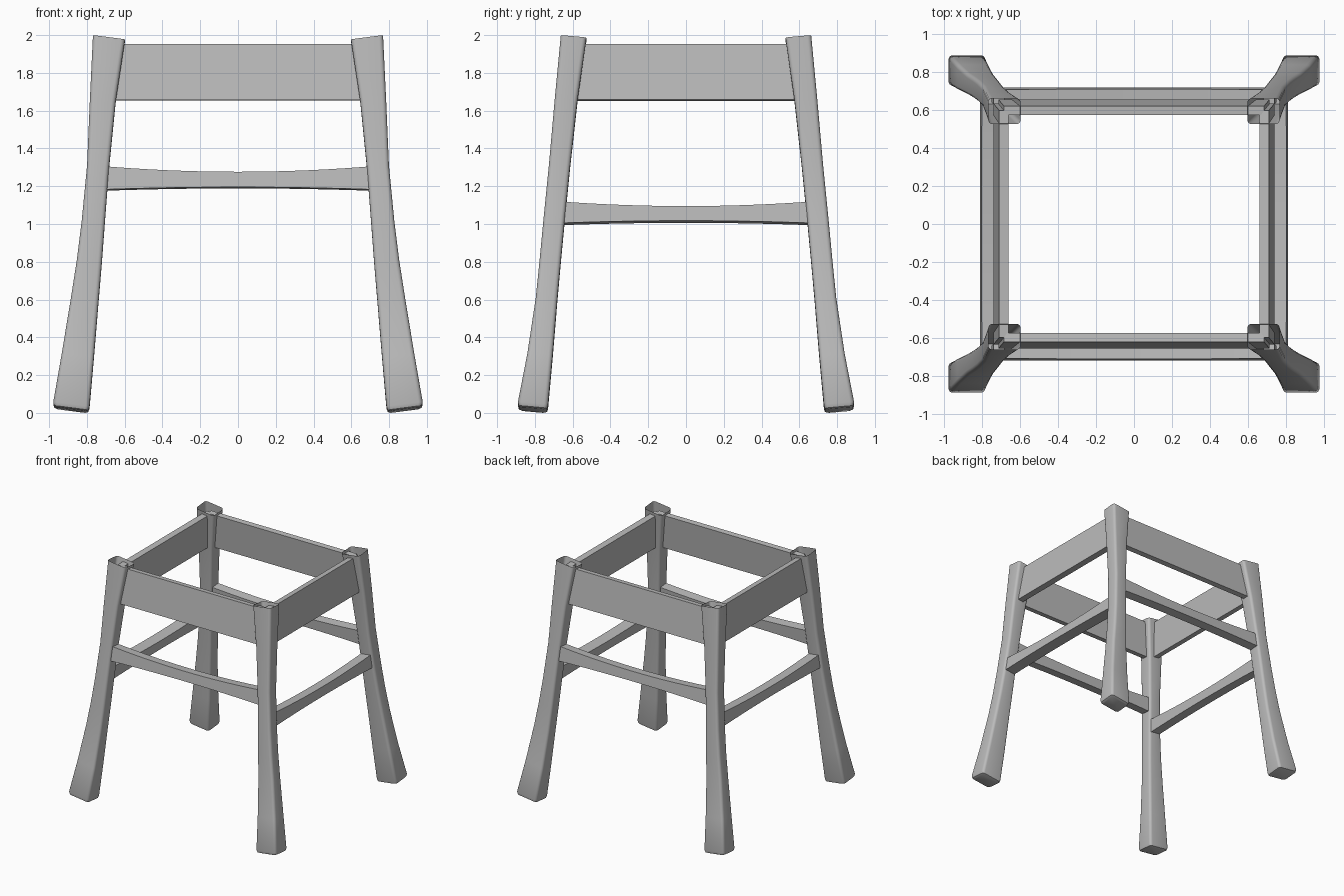
import bpy, bmesh, math

cube = bpy.data.objects.get("Cube")
if cube:
    bpy.data.objects.remove(cube, do_unlink=True)

grey = bpy.data.materials.new("plain_grey")
grey.use_nodes = True
grey.diffuse_color = (0.5, 0.5, 0.5, 1)
grey.node_tree.nodes["Principled BSDF"].inputs["Base Color"].default_value = (0.5, 0.5, 0.5, 1)

# Leg sections: height, centre x, centre y, half width x, half width y
LEG = [
    (0.015, 0.883, 0.81, 0.078, 0.062),
    (0.021, 0.883, 0.81, 0.09, 0.075),
    (0.04, 0.882, 0.81, 0.096, 0.08),
    (0.3, 0.848, 0.773, 0.085, 0.067),
    (0.6, 0.811, 0.738, 0.073, 0.057),
    (0.8, 0.787, 0.719, 0.066, 0.056),
    (1.0, 0.767, 0.7, 0.061, 0.056),
    (1.3, 0.741, 0.67, 0.058, 0.056),
    (1.65, 0.716, 0.635, 0.068, 0.06),
    (1.983, 0.683, 0.595, 0.085, 0.068),
]
TILT = (0.13, 0.09)  # rise per unit outwards, as the legs splay


def leg_centre(z):
    """Centre of the leg at a height, as (x, y)."""
    for a, b in zip(LEG, LEG[1:]):
        if z <= b[0]:
            break
    t = (z - a[0]) / (b[0] - a[0])
    return [a[i] + (b[i] - a[i]) * t for i in (1, 2)]


def loft(name, rings, cap_start=True, cap_end=True):
    """Skin a row of matching rings."""
    bm = bmesh.new()
    loops = [[bm.verts.new(p) for p in ring] for ring in rings]
    n = len(loops[0])
    for a, b in zip(loops, loops[1:]):
        for i in range(n):
            j = (i + 1) % n
            bm.faces.new((a[i], a[j], b[j], b[i]))
    if cap_start:
        bm.faces.new(loops[0][::-1])
    if cap_end:
        bm.faces.new(loops[-1])
    bmesh.ops.recalc_face_normals(bm, faces=bm.faces)
    mesh = bpy.data.meshes.new(name)
    bm.to_mesh(mesh)
    bm.free()
    mesh.materials.append(grey)
    obj = bpy.data.objects.new(name, mesh)
    bpy.context.collection.objects.link(obj)
    bpy.ops.object.select_all(action='DESELECT')
    obj.select_set(True)
    bpy.context.view_layer.objects.active = obj
    bpy.ops.object.shade_smooth_by_angle(angle=math.radians(35))
    return obj


def rounded_section(hx, hy, radius=0.022, steps=4):
    """Rounded rectangle around the origin."""
    points = []
    for k, (sx, sy) in enumerate(((1, 1), (-1, 1), (-1, -1), (1, -1))):
        for i in range(steps + 1):
            a = (k + i / steps) * math.pi / 2
            points.append((sx * (hx - radius) + radius * math.cos(a),
                           sy * (hy - radius) + radius * math.sin(a)))
    return points


def make_leg(name, sx, sy):
    """Splayed, waisted leg, open at the top."""
    rings = []
    for z, cx, cy, hx, hy in LEG:
        rings.append([(sx * (cx + dx), sy * (cy + dy), z + TILT[0] * dx + TILT[1] * dy)
                      for dx, dy in rounded_section(hx, hy)])
    loft(name, rings, cap_end=False)


def make_rail(name, along, side, low, high, thick, sag_low=0.0, sag_high=0.0, steps=1):
    """Rail between two leg centres, leaning with the legs."""
    across = 1 - along
    rings = []
    for i in range(steps + 1):
        u = 2 * i / steps - 1
        sag = 1 - u * u
        bottom, top = low + sag_low * sag, high - sag_high * sag
        ring = []
        for z, d in ((bottom, -1), (bottom, 1), (top, 1), (top, -1)):
            centre = leg_centre(z)
            p = [0, 0, z + TILT[across] * d * thick / 2]
            p[along] = u * centre[along]
            p[across] = side * (centre[across] + d * thick / 2)
            ring.append(p)
        rings.append(ring)
    loft(name, rings)


# Four legs
for sy, end in ((-1, "front"), (1, "back")):
    for sx, hand in ((1, "left"), (-1, "right")):
        make_leg(f"{end}_{hand}_leg", sx, sy)

# Aprons and curved stretchers, the side stretchers set lower
for side, label in ((-1, "front"), (1, "back")):
    make_rail(f"{label}_apron", 0, side, 1.655, 1.95, 0.046)
    make_rail(f"{label}_stretcher", 0, side, 1.178, 1.305, 0.078, 0.014, 0.032, 16)
for side, label in ((1, "left"), (-1, "right")):
    make_rail(f"{label}_apron", 1, side, 1.655, 1.95, 0.05)
    make_rail(f"{label}_stretcher", 1, side, 0.998, 1.115, 0.09, 0.014, 0.026, 16)
